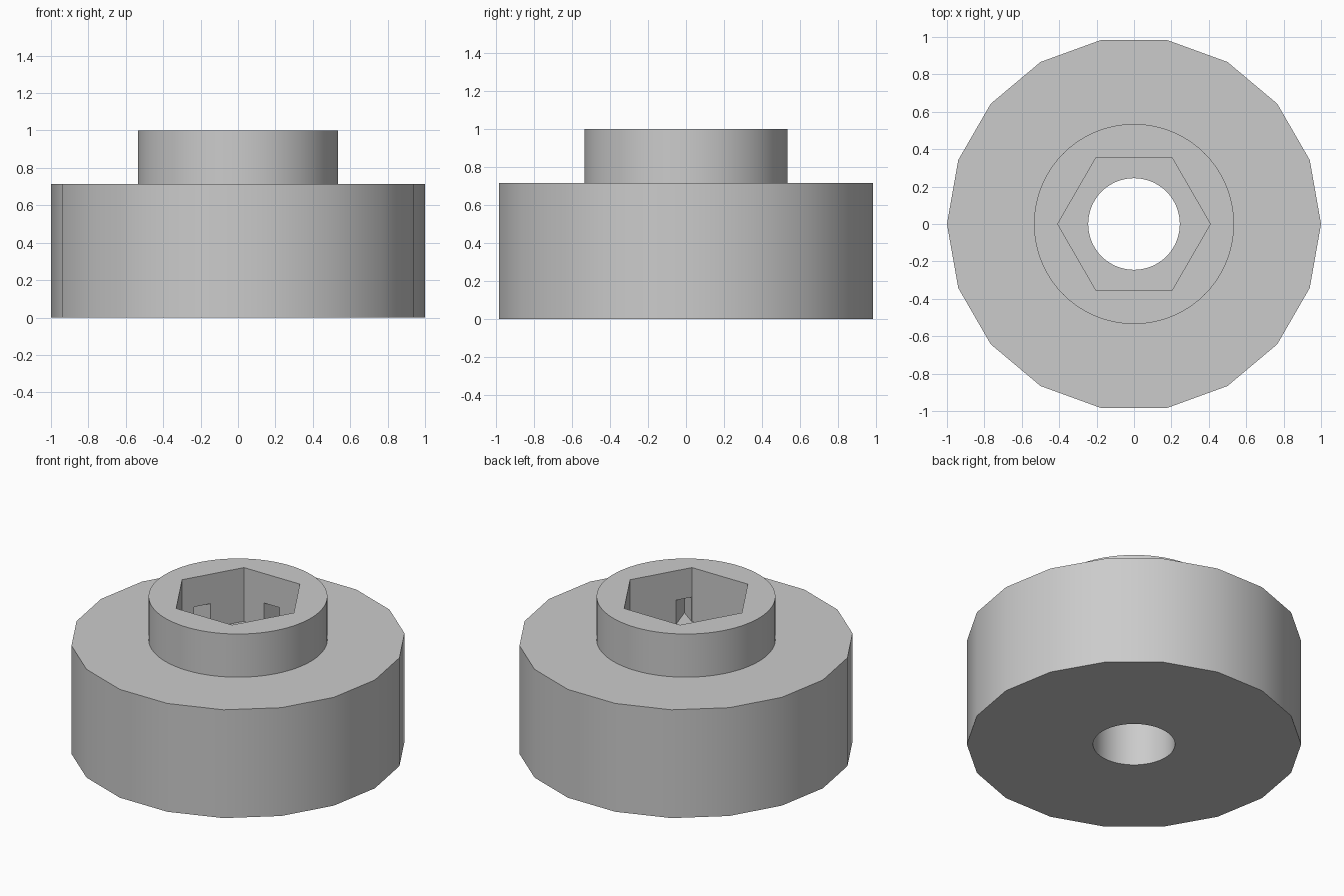
import bpy
import bmesh
from math import cos, sin, pi, radians

cube = bpy.data.objects.get("Cube")
if cube:
    bpy.data.objects.remove(cube, do_unlink=True)

grey = bpy.data.materials.new("light_grey")
grey.use_nodes = True
grey.diffuse_color = (0.6, 0.6, 0.6, 1)
grey.node_tree.nodes["Principled BSDF"].inputs["Base Color"].default_value = (0.6, 0.6, 0.6, 1)


def ring(sides, radius, start=0.0, inner=None):
    """Regular polygon outline; with an inner radius every other point dips in."""
    pts = []
    for i in range(sides):
        a = start + 2 * pi * i / sides
        r = inner if inner and i % 2 else radius
        pts.append((r * cos(a), r * sin(a)))
    return pts


def prism(name, outline, z0, z1):
    """Extrude an outline between two heights."""
    bm = bmesh.new()
    face = bm.faces.new([bm.verts.new((x, y, z0)) for x, y in outline])
    top = bmesh.ops.extrude_face_region(bm, geom=[face])["geom"]
    for v in top:
        if isinstance(v, bmesh.types.BMVert):
            v.co.z = z1
    bmesh.ops.recalc_face_normals(bm, faces=bm.faces)
    mesh = bpy.data.meshes.new(name)
    bm.to_mesh(mesh)
    bm.free()
    mesh.materials.append(grey)
    obj = bpy.data.objects.new(name, mesh)
    bpy.context.collection.objects.link(obj)
    return obj


def combine(target, tool, operation):
    """Apply a boolean and discard the tool."""
    mod = target.modifiers.new(operation, "BOOLEAN")
    mod.operation = operation
    mod.solver = "EXACT"
    mod.object = tool
    bpy.context.view_layer.objects.active = target
    bpy.ops.object.modifier_apply(modifier=mod.name)
    bpy.data.objects.remove(tool, do_unlink=True)


BASE_TOP, FLOOR = 0.715, 0.645

# Faceted base with a round raised boss
hub = prism("knob_body", ring(18, 1.0), 0, BASE_TOP)
combine(hub, prism("boss", ring(72, 0.535), 0.3, 1.0), "UNION")

# Hexagonal pocket, star-shaped slots in its walls, and the through bore
combine(hub, prism("hex_cutter", ring(6, 0.408), FLOOR, 1.2), "DIFFERENCE")
combine(hub, prism("star_cutter", ring(10, 0.528, pi / 2, 0.202), FLOOR, 0.805), "DIFFERENCE")
combine(hub, prism("bore_cutter", ring(64, 0.245), -0.2, 1.3), "DIFFERENCE")

# Smooth walls, crisp rims
bpy.ops.object.select_all(action="DESELECT")
hub.select_set(True)
bpy.context.view_layer.objects.active = hub
bpy.ops.object.shade_smooth_by_angle(angle=radians(30))
